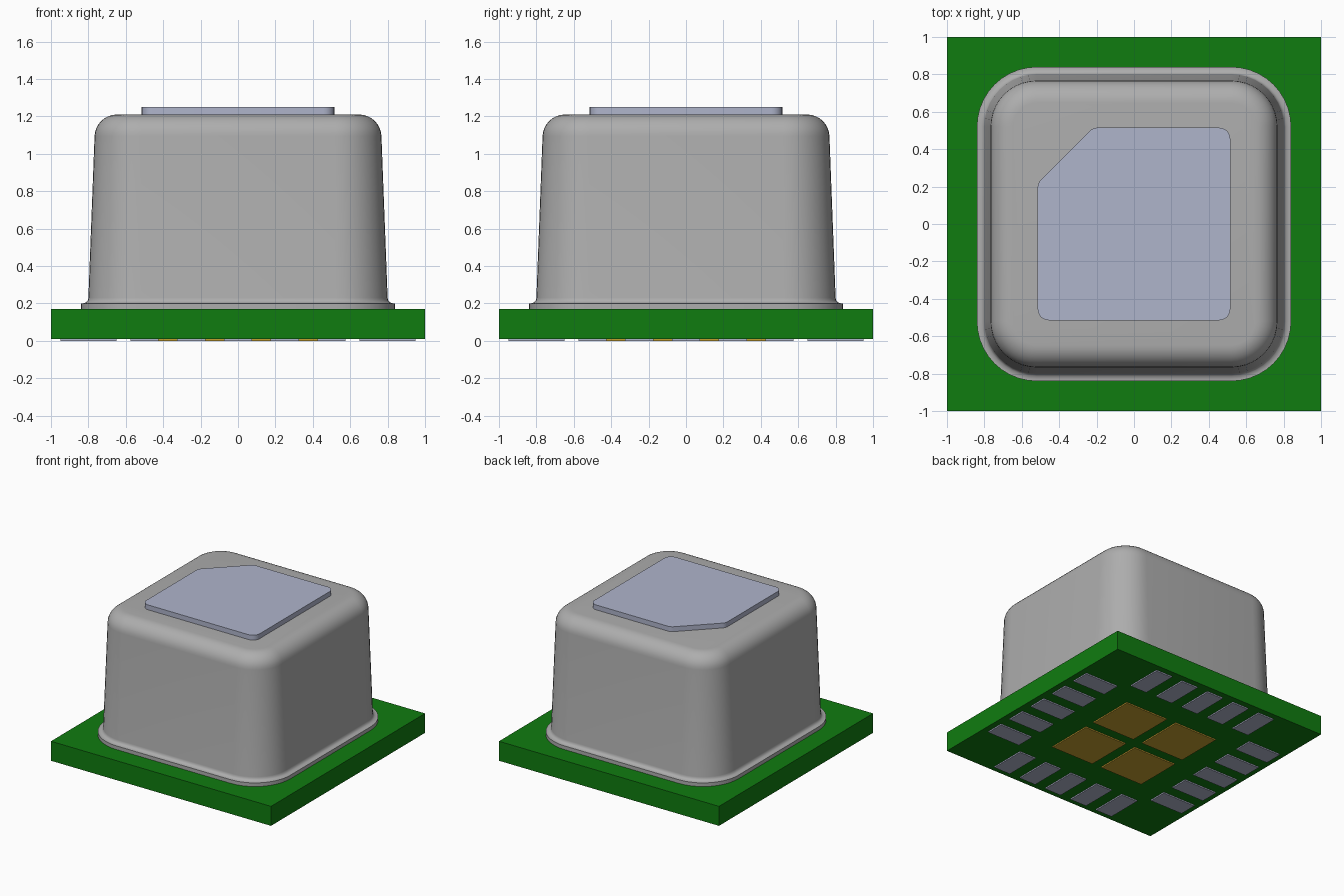
import bpy, bmesh, math
from mathutils import Vector

cube = bpy.data.objects.get("Cube")
if cube:
    bpy.data.objects.remove(cube)


def material(name, rgb):
    m = bpy.data.materials.new(name)
    m.use_nodes = True
    m.diffuse_color = (*rgb, 1)
    m.node_tree.nodes["Principled BSDF"].inputs["Base Color"].default_value = (*rgb, 1)
    return m


green = material("board green", (0.005, 0.20, 0.005))
grey = material("metal grey", (0.42, 0.42, 0.42))
silver = material("pale silver blue", (0.43, 0.46, 0.60))
gold = material("pad gold", (0.56, 0.35, 0.03))


def finish(bm, name, mat, smooth=False):
    bmesh.ops.recalc_face_normals(bm, faces=bm.faces)
    me = bpy.data.meshes.new(name)
    bm.to_mesh(me)
    bm.free()
    me.materials.append(mat)
    ob = bpy.data.objects.new(name, me)
    bpy.context.collection.objects.link(ob)
    if smooth:
        bpy.ops.object.select_all(action='DESELECT')
        ob.select_set(True)
        bpy.context.view_layer.objects.active = ob
        bpy.ops.object.shade_smooth_by_angle(angle=math.radians(35))
    return ob


def box(name, x, y, sx, sy, z0, z1, mat):
    bm = bmesh.new()
    bmesh.ops.create_cube(bm, size=1)
    for v in bm.verts:
        v.co = Vector((x + v.co.x * sx, y + v.co.y * sy, z0 + (v.co.z + 0.5) * (z1 - z0)))
    return finish(bm, name, mat)


def loft(rings, name, mat):
    """Skin a stack of matching closed rings and cap both ends."""
    bm = bmesh.new()
    loops = [[bm.verts.new(p) for p in ring] for ring in rings]
    n = len(loops[0])
    for a, b in zip(loops, loops[1:]):
        for i in range(n):
            j = (i + 1) % n
            bm.faces.new((a[i], a[j], b[j], b[i]))
    bm.faces.new(loops[0][::-1])
    bm.faces.new(loops[-1])
    return finish(bm, name, mat, smooth=True)


def rounded_square(half, z, core=0.52, steps=10):
    r = half - core
    pts = []
    for k, (sx, sy) in enumerate([(1, 1), (-1, 1), (-1, -1), (1, -1)]):
        for i in range(steps + 1):
            a = math.pi / 2 * (k + i / steps)
            pts.append((sx * core + r * math.cos(a), sy * core + r * math.sin(a), z))
    return pts


def rounded_polygon(corners, radius, z, steps=6):
    """Fillet every corner of a convex counter-clockwise outline."""
    pts = []
    n = len(corners)
    for i, c in enumerate(corners):
        p = Vector(c)
        d0 = (Vector(corners[i - 1]) - p).normalized()
        d1 = (Vector(corners[(i + 1) % n]) - p).normalized()
        half = d0.angle(d1) / 2
        centre = p + (d0 + d1).normalized() * radius / math.sin(half)
        start = p + d0 * radius / math.tan(half) - centre
        sweep = math.pi - 2 * half
        for k in range(steps + 1):
            t = sweep * k / steps
            q = Vector((start.x * math.cos(t) - start.y * math.sin(t),
                        start.x * math.sin(t) + start.y * math.cos(t))) + centre
            pts.append((q.x, q.y, z))
    return pts


# Circuit board
box("board", 0, 0, 2, 2, 0.01, 0.17, green)

# Drawn metal lid: flange, small foot fillet, tapered wall, rounded shoulder
profile = [(0.84, 0.17), (0.84, 0.2), (0.83, 0.2), (0.813, 0.205), (0.803, 0.215), (0.8, 0.23)]
shoulder = 0.12
for i in range(9):
    a = math.radians(2 + 88 * i / 8)
    profile.append((0.647 + shoulder * math.cos(a), 1.09 + shoulder * math.sin(a)))
loft([rounded_square(h, z) for h, z in profile], "lid", grey)

# Label plate with one cut corner
e = 0.515
outline = [(e, -e), (e, e), (-0.22, e), (-e, 0.22), (-e, -e)]
loft([rounded_polygon(outline, 0.06, z) for z in (1.205, 1.25)], "top_plate", silver)

# Edge contacts, five along each side
for i in range(5):
    t = (i - 2) * 0.25
    for s, side in ((1, "a"), (-1, "b")):
        box(f"contact_x_{side}_{i}", s * 0.8, t, 0.3, 0.15, 0, 0.012, silver)
        box(f"contact_y_{side}_{i}", t, s * 0.8, 0.15, 0.3, 0, 0.012, silver)

# Four central pads
for sx in (-1, 1):
    for sy in (-1, 1):
        box(f"centre_pad_{sx}_{sy}", sx * 0.24, sy * 0.24, 0.39, 0.39, 0, 0.012, gold)
